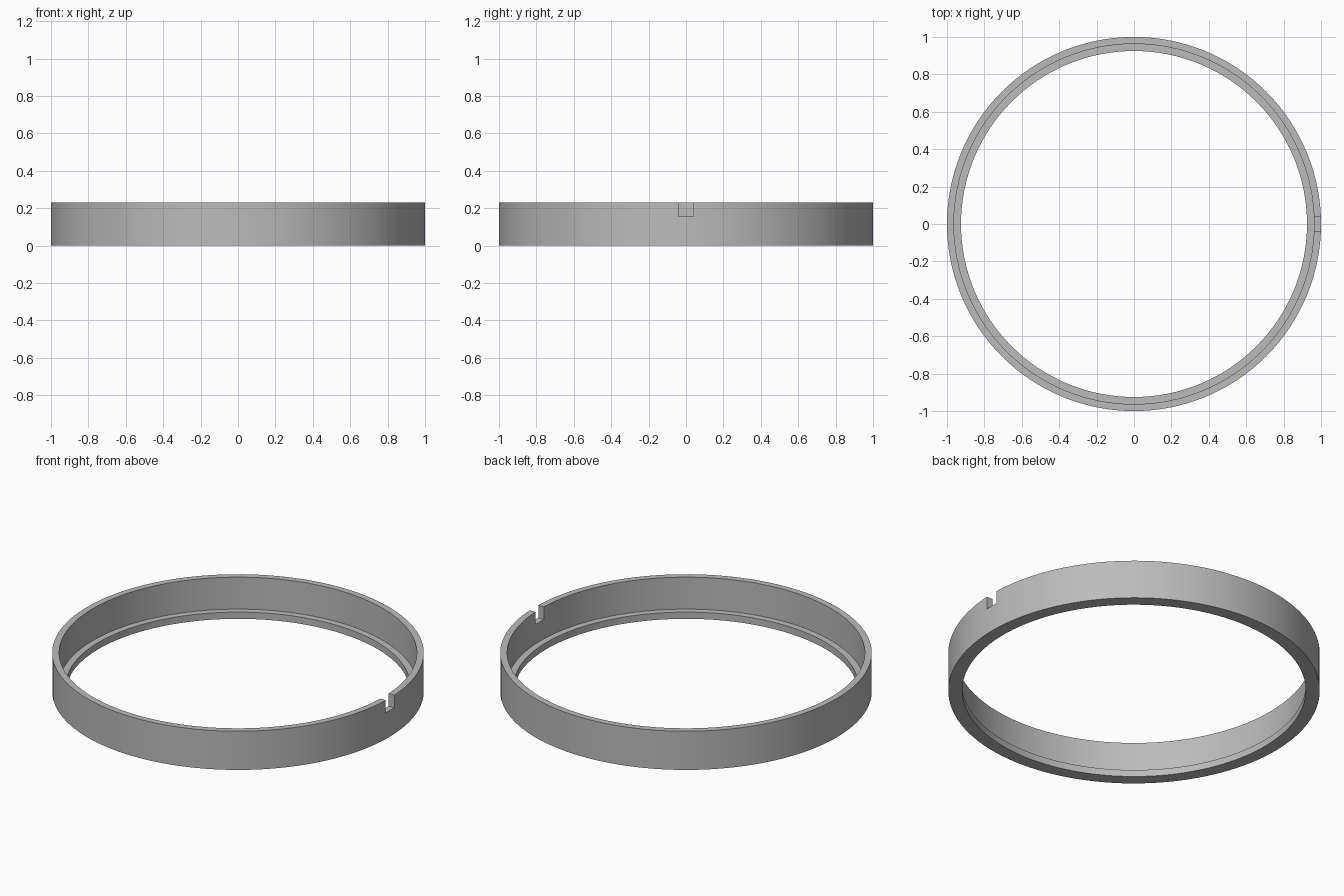
import bpy
import bmesh
import math

cube = bpy.data.objects.get("Cube")
if cube:
    bpy.data.objects.remove(cube, do_unlink=True)

SEGMENTS = 128
HEIGHT, LIP_HEIGHT = 0.23, 0.04
OUTER, WALL_INNER, LIP_INNER = 1.0, 0.963, 0.925
NOTCH_WIDTH, NOTCH_DEPTH = 0.08, 0.075

grey = bpy.data.materials.new("plain grey")
grey.use_nodes = True
colour = (0.5, 0.5, 0.5, 1)
grey.diffuse_color = colour
grey.node_tree.nodes["Principled BSDF"].inputs["Base Color"].default_value = colour

# Ring: stepped cross-section swept around the vertical axis
profile = [(OUTER, 0), (OUTER, HEIGHT), (WALL_INNER, HEIGHT),
           (WALL_INNER, LIP_HEIGHT), (LIP_INNER, LIP_HEIGHT), (LIP_INNER, 0)]
bm = bmesh.new()
loops = []
for i in range(SEGMENTS):
    a = math.tau * i / SEGMENTS
    loops.append([bm.verts.new((r * math.cos(a), r * math.sin(a), z)) for r, z in profile])
for i, here in enumerate(loops):
    after = loops[(i + 1) % SEGMENTS]
    for j in range(len(profile)):
        k = (j + 1) % len(profile)
        bm.faces.new((here[j], after[j], after[k], here[k]))
bmesh.ops.recalc_face_normals(bm, faces=bm.faces)
mesh = bpy.data.meshes.new("stepped_ring")
bm.to_mesh(mesh)
bm.free()
mesh.materials.append(grey)
ring = bpy.data.objects.new("stepped_ring", mesh)
bpy.context.collection.objects.link(ring)

# Notch: slot through the upper wall on the left side
bpy.ops.mesh.primitive_cube_add(size=1, location=(OUTER, 0, HEIGHT))
cutter = bpy.context.object
cutter.name = "notch_cutter"
cutter.scale = (0.3, NOTCH_WIDTH, NOTCH_DEPTH * 2)
cutter.hide_render = True
cutter.data.materials.append(grey)
cut = ring.modifiers.new("notch", "BOOLEAN")
cut.operation = "DIFFERENCE"
cut.solver = "EXACT"
cut.object = cutter

bpy.ops.object.select_all(action="DESELECT")
ring.select_set(True)
bpy.context.view_layer.objects.active = ring
bpy.ops.object.modifier_apply(modifier=cut.name)
bpy.data.objects.remove(cutter, do_unlink=True)
bpy.ops.object.shade_smooth_by_angle(angle=math.radians(30))
